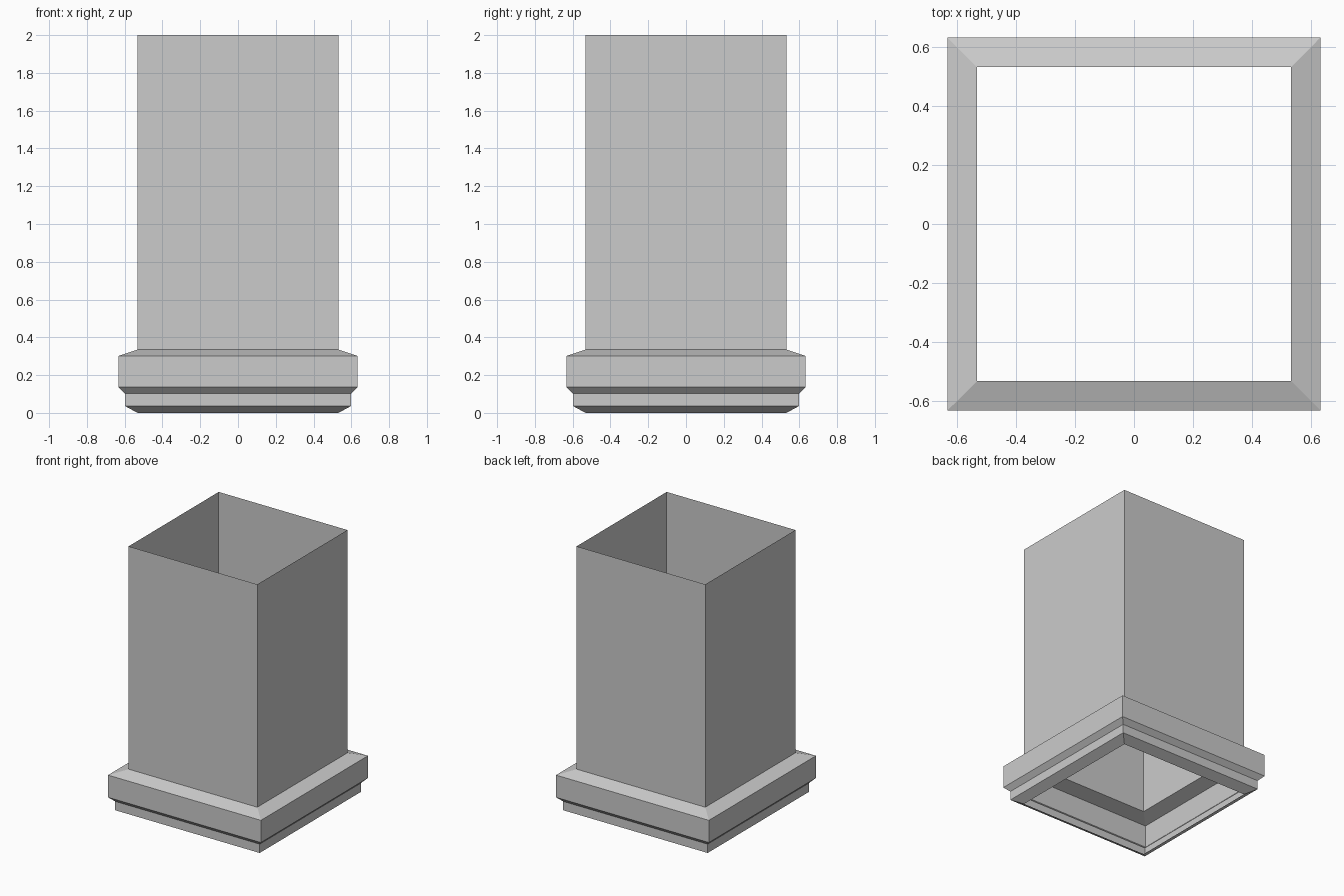
import bpy
import bmesh

default_cube = bpy.data.objects.get("Cube")
if default_cube:
    bpy.data.objects.remove(default_cube, do_unlink=True)

# Plain grey for the whole column
grey = bpy.data.materials.new("plain_grey")
grey.use_nodes = True
colour = (0.6, 0.6, 0.6, 1.0)
grey.diffuse_color = colour
grey.node_tree.nodes["Principled BSDF"].inputs["Base Color"].default_value = colour


def square_shell(name, profile):
    """Stack square rings of (half width, height) into an open sheet."""
    bm = bmesh.new()
    corners = [(-1, -1), (1, -1), (1, 1), (-1, 1)]
    rings = [[bm.verts.new((sx * r, sy * r, z)) for sx, sy in corners]
             for r, z in profile]
    for low, high in zip(rings, rings[1:]):
        for i in range(4):
            j = (i + 1) % 4
            bm.faces.new((low[i], low[j], high[j], high[i]))
    mesh = bpy.data.meshes.new(name)
    bm.to_mesh(mesh)
    bm.free()
    mesh.materials.append(grey)
    obj = bpy.data.objects.new(name, mesh)
    bpy.context.collection.objects.link(obj)
    return obj


shaft_half = 0.532
base_top = 0.335

# Moulded base: lower lip, step, wide band and sloped shoulder
square_shell("moulded_base", [
    (shaft_half, 0.0), (0.598, 0.036), (0.598, 0.102),
    (0.632, 0.136), (0.632, 0.302), (shaft_half, base_top),
])

# Hollow shaft, open at the top
square_shell("hollow_shaft", [(shaft_half, base_top), (shaft_half, 2.0)])
